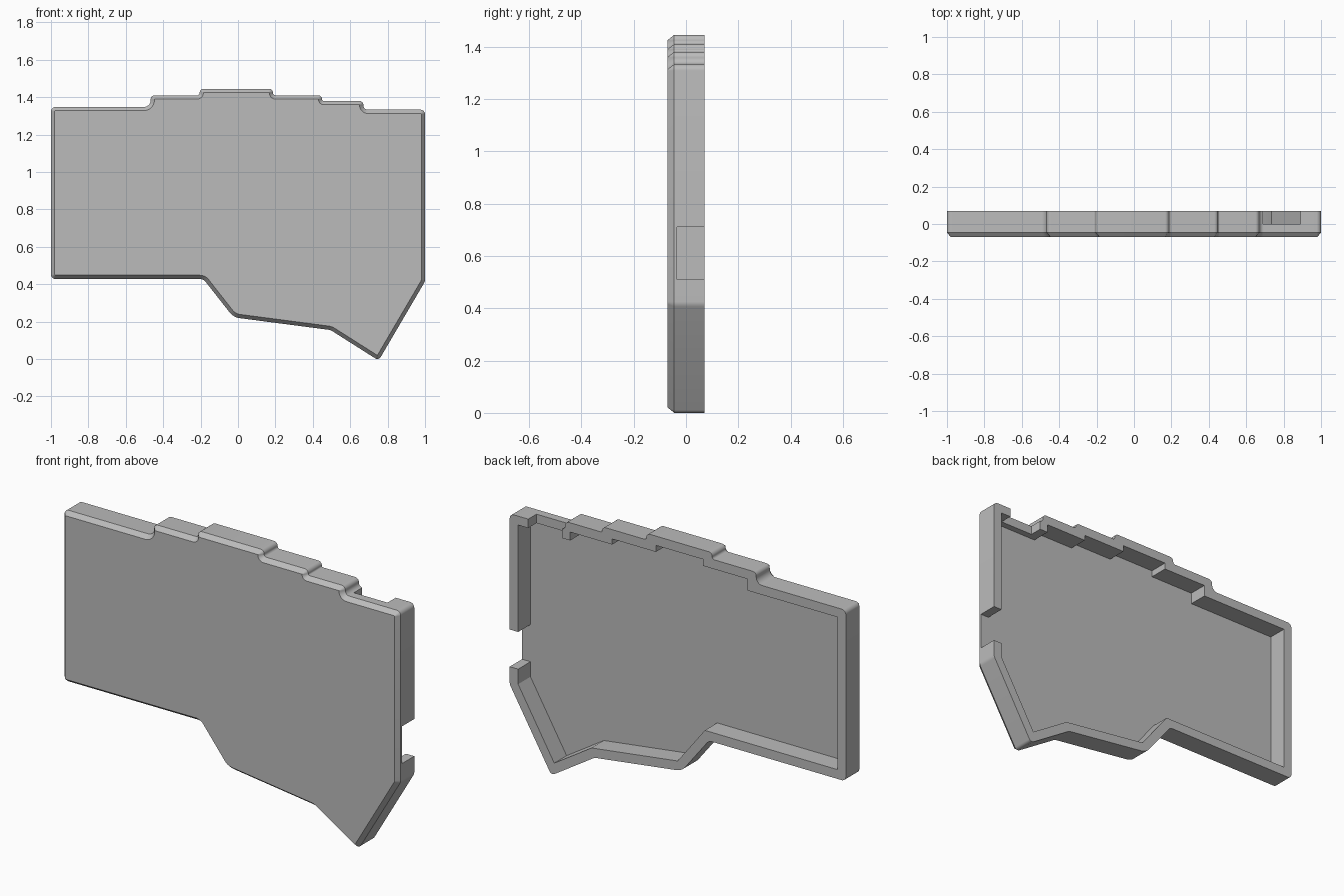
import bpy, bmesh, math
from mathutils import Vector

if "Cube" in bpy.data.objects:
    bpy.data.objects.remove(bpy.data.objects["Cube"], do_unlink=True)

BACK, FRONT, FLOOR = 0.07, -0.07, -0.035
CHAMFER_W, CHAMFER_D = 0.02, 0.025


def rounded(corners, steps=6):
    """Fillet a counter-clockwise outline; returns (point, outward normal) pairs."""
    result = []
    for i, (x, z, r) in enumerate(corners):
        p = Vector((x, z))
        a = (Vector(corners[i - 1][:2]) - p).normalized()
        b = (Vector(corners[(i + 1) % len(corners)][:2]) - p).normalized()
        half = math.acos(a.dot(b)) / 2
        side = 1 if a.y * b.x - a.x * b.y > 0 else -1      # convex or concave corner
        centre = p + (a + b).normalized() * (r / math.sin(half))
        start = p + a * (r / math.tan(half)) - centre
        end = p + b * (r / math.tan(half)) - centre
        for k in range(steps + 1):
            d = start.lerp(end, k / steps).normalized()
            result.append((centre + d * r, d * side))
    return result


def loft(name, rings):
    """Closed solid through rings of ((x, z) points, y)."""
    bm = bmesh.new()
    loops = [[bm.verts.new((p[0], y, p[1])) for p in pts] for pts, y in rings]
    n = len(loops[0])
    for lo, hi in zip(loops, loops[1:]):
        for i in range(n):
            j = (i + 1) % n
            bm.faces.new((lo[i], lo[j], hi[j], hi[i]))
    bm.faces.new(loops[0])
    bm.faces.new(loops[-1])
    bmesh.ops.recalc_face_normals(bm, faces=bm.faces)
    mesh = bpy.data.meshes.new(name)
    bm.to_mesh(mesh)
    bm.free()
    obj = bpy.data.objects.new(name, mesh)
    bpy.context.collection.objects.link(obj)
    return obj


def box(name, x0, x1, y0, y1, z0, z1):
    return loft(name, [([(x0, z0), (x1, z0), (x1, z1), (x0, z1)], y) for y in (y0, y1)])


# Case outline: x, z, corner radius
outline = rounded([
    (-1, 0.428, 0.024), (-0.185, 0.428, 0.04), (-0.024, 0.223, 0.08),
    (0.495, 0.155, 0.06), (0.752, -0.008, 0.021), (1, 0.415, 0.04),
    (1, 1.333, 0.024), (0.67, 1.333, 0.024), (0.67, 1.38, 0.021),
    (0.45, 1.38, 0.008), (0.45, 1.41, 0.021), (0.187, 1.41, 0.013),
    (0.187, 1.445, 0.021), (-0.205, 1.445, 0.021), (-0.205, 1.41, 0.013),
    (-0.467, 1.41, 0.021), (-0.467, 1.348, 0.035), (-1, 1.348, 0.024),
])
outer = [p for p, n in outline]
inset = [p - n * CHAMFER_W for p, n in outline]
case = loft("case_shell", [(outer, BACK), (outer, FRONT + CHAMFER_D), (inset, FRONT)])

# Sharp-cornered cavity open to the back
cavity = [
    (-0.95, 0.478), (-0.161, 0.478), (0.001, 0.27), (0.513, 0.203),
    (0.735, 0.062), (0.95, 0.429), (0.95, 1.285), (0.64, 1.285),
    (0.64, 1.33), (0.39, 1.33), (0.39, 1.36), (0.13, 1.36), (0.13, 1.395),
    (-0.15, 1.395), (-0.15, 1.36), (-0.415, 1.36), (-0.415, 1.298), (-0.95, 1.298),
]
cutters = [
    loft("cavity_cutter", [(cavity, FLOOR), (cavity, 0.2)]),
    box("side_port_cutter", 0.9, 1.1, FLOOR, 0.2, 0.51, 0.71),
    box("top_port_cutter", 0.69, 0.89, 0, 0.2, 1.2, 1.5),
]
for cutter in cutters:
    cutter.hide_render = True
    mod = case.modifiers.new(cutter.name, 'BOOLEAN')
    mod.operation = 'DIFFERENCE'
    mod.solver = 'EXACT'
    mod.object = cutter

# Bake the cuts and drop the cutters
bpy.context.view_layer.update()
depsgraph = bpy.context.evaluated_depsgraph_get()
baked = bpy.data.meshes.new_from_object(case.evaluated_get(depsgraph))
case.modifiers.clear()
case.data = baked
for cutter in cutters:
    bpy.data.objects.remove(cutter, do_unlink=True)

# Plain grey plastic
grey = bpy.data.materials.new("grey_plastic")
grey.use_nodes = True
colour = (0.5, 0.5, 0.5, 1)
grey.diffuse_color = colour
grey.node_tree.nodes["Principled BSDF"].inputs["Base Color"].default_value = colour
case.data.materials.clear()
case.data.materials.append(grey)

bpy.ops.object.select_all(action='DESELECT')
case.select_set(True)
bpy.context.view_layer.objects.active = case
bpy.ops.object.shade_smooth_by_angle(angle=math.radians(30))
